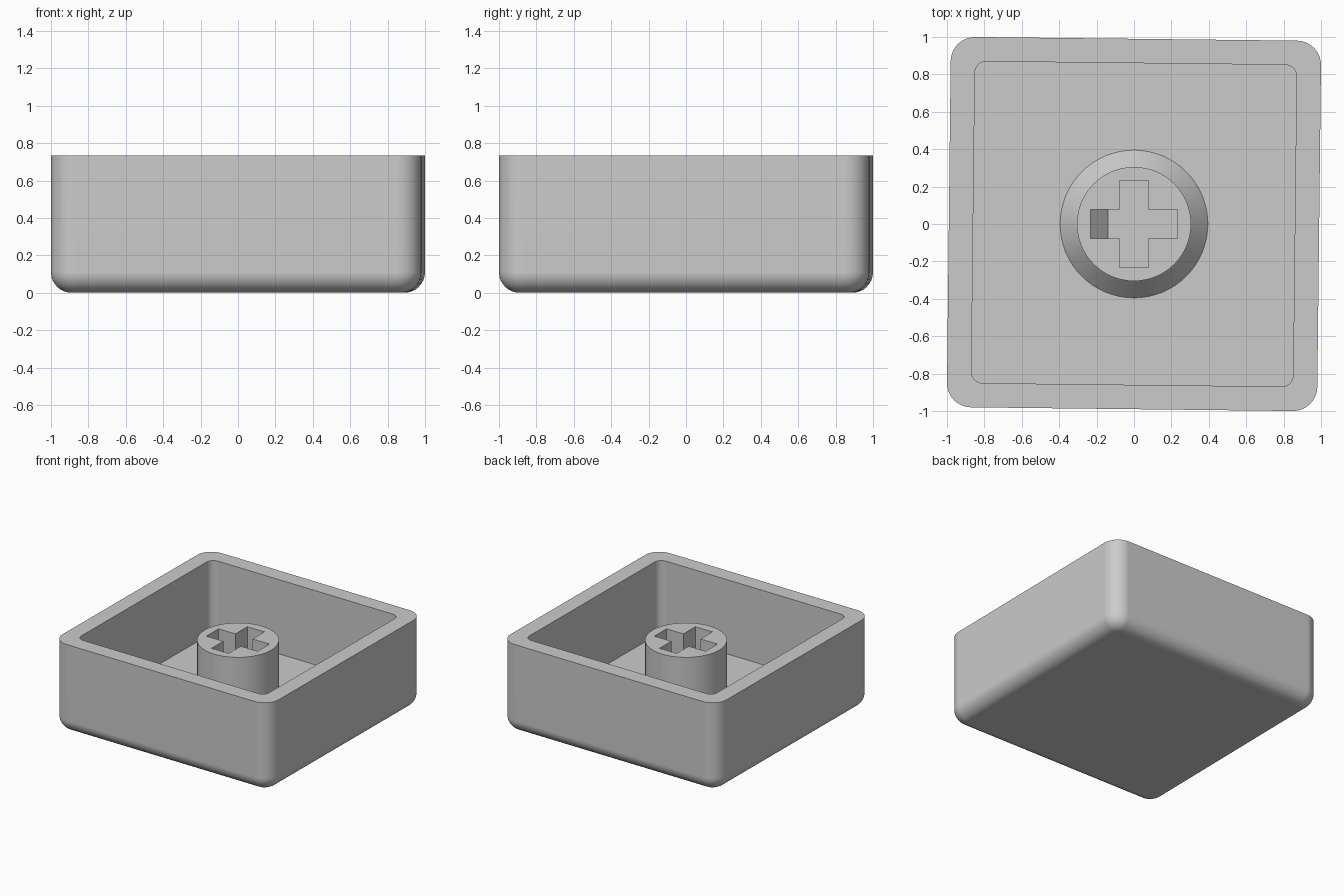
import bpy, bmesh, math

if "Cube" in bpy.data.objects:
    bpy.data.objects.remove(bpy.data.objects["Cube"])

GREY = bpy.data.materials.new("plain grey")
GREY.diffuse_color = (0.6, 0.6, 0.6, 1)
GREY.use_nodes = True
GREY.node_tree.nodes["Principled BSDF"].inputs["Base Color"].default_value = GREY.diffuse_color

HEIGHT, FLOOR = 0.735, 0.125
STEM_TOP, HOLE_BOTTOM = 0.63, 0.17
TILT = math.radians(-0.65)


def rounded_square(half, radius, z, steps=10):
    """Ring of points for a slightly turned square with round corners."""
    ring = []
    for quarter in range(4):
        a0 = quarter * math.pi / 2
        cx = (half - radius) * (1 if quarter in (0, 3) else -1)
        cy = (half - radius) * (1 if quarter in (0, 1) else -1)
        for i in range(steps + 1):
            a = a0 + i * math.pi / 2 / steps
            x, y = cx + radius * math.cos(a), cy + radius * math.sin(a)
            ring.append((x * math.cos(TILT) - y * math.sin(TILT),
                         x * math.sin(TILT) + y * math.cos(TILT), z))
    return ring


def circle(radius, z, sides=64):
    return [(radius * math.cos(2 * math.pi * i / sides),
             radius * math.sin(2 * math.pi * i / sides), z) for i in range(sides)]


def loft(name, rings):
    """Skin a stack of equal rings and cap both ends."""
    bm = bmesh.new()
    rows = [[bm.verts.new(p) for p in ring] for ring in rings]
    n = len(rows[0])
    for low, high in zip(rows, rows[1:]):
        for i in range(n):
            j = (i + 1) % n
            bm.faces.new((low[i], low[j], high[j], high[i]))
    bm.faces.new(rows[0][::-1])
    bm.faces.new(rows[-1])
    bmesh.ops.recalc_face_normals(bm, faces=bm.faces)
    mesh = bpy.data.meshes.new(name)
    bm.to_mesh(mesh)
    bm.free()
    mesh.materials.append(GREY)
    obj = bpy.data.objects.new(name, mesh)
    bpy.context.collection.objects.link(obj)
    return obj


def smooth(obj):
    bpy.ops.object.select_all(action='DESELECT')
    obj.select_set(True)
    bpy.context.view_layer.objects.active = obj
    bpy.ops.object.shade_smooth_by_angle(angle=math.radians(30))
    mod = obj.modifiers.new("even shading", 'WEIGHTED_NORMAL')
    mod.keep_sharp = True


# Hollow shell: rounded bottom edge, straight walls, flat rim, inner floor
R, HALF, CORNER = 0.11, 0.99, 0.13
rings = []
for k in range(9):
    a = k * math.pi / 16
    inset = R * (1 - math.sin(a))
    rings.append(rounded_square(HALF - inset, CORNER - inset, R * (1 - math.cos(a))))
rings += [rounded_square(HALF, CORNER, HEIGHT),
          rounded_square(0.86, 0.06, HEIGHT),
          rounded_square(0.86, 0.06, FLOOR)]
smooth(loft("shell", rings))

# Round stem with a flared foot
stem = loft("stem", [circle(0.395, FLOOR - 0.02), circle(0.395, FLOOR),
                     circle(0.305, FLOOR + 0.1), circle(0.305, STEM_TOP)])

# Cross-shaped socket cut into the stem
L, W = 0.232, 0.078
cross = [(L, -W), (L, W), (W, W), (W, L), (-W, L), (-W, W),
         (-L, W), (-L, -W), (-W, -W), (-W, -L), (W, -L), (W, -W)]
cutter = loft("socket_cutter", [[(x, y, z) for x, y in cross]
                                for z in (HOLE_BOTTOM, STEM_TOP + 0.1)])
cutter.hide_render = True
cutter.hide_set(True)
cut = stem.modifiers.new("socket", 'BOOLEAN')
cut.operation, cut.solver, cut.object = 'DIFFERENCE', 'EXACT', cutter
bpy.context.view_layer.objects.active = stem
bpy.ops.object.modifier_apply(modifier=cut.name)
smooth(stem)

# Small ramp at the bottom of the left socket arm
loft("socket_ramp", [[(-L, y, HOLE_BOTTOM), (-0.14, y, HOLE_BOTTOM),
                      (-L, y, HOLE_BOTTOM + 0.1)] for y in (-W, W)])
